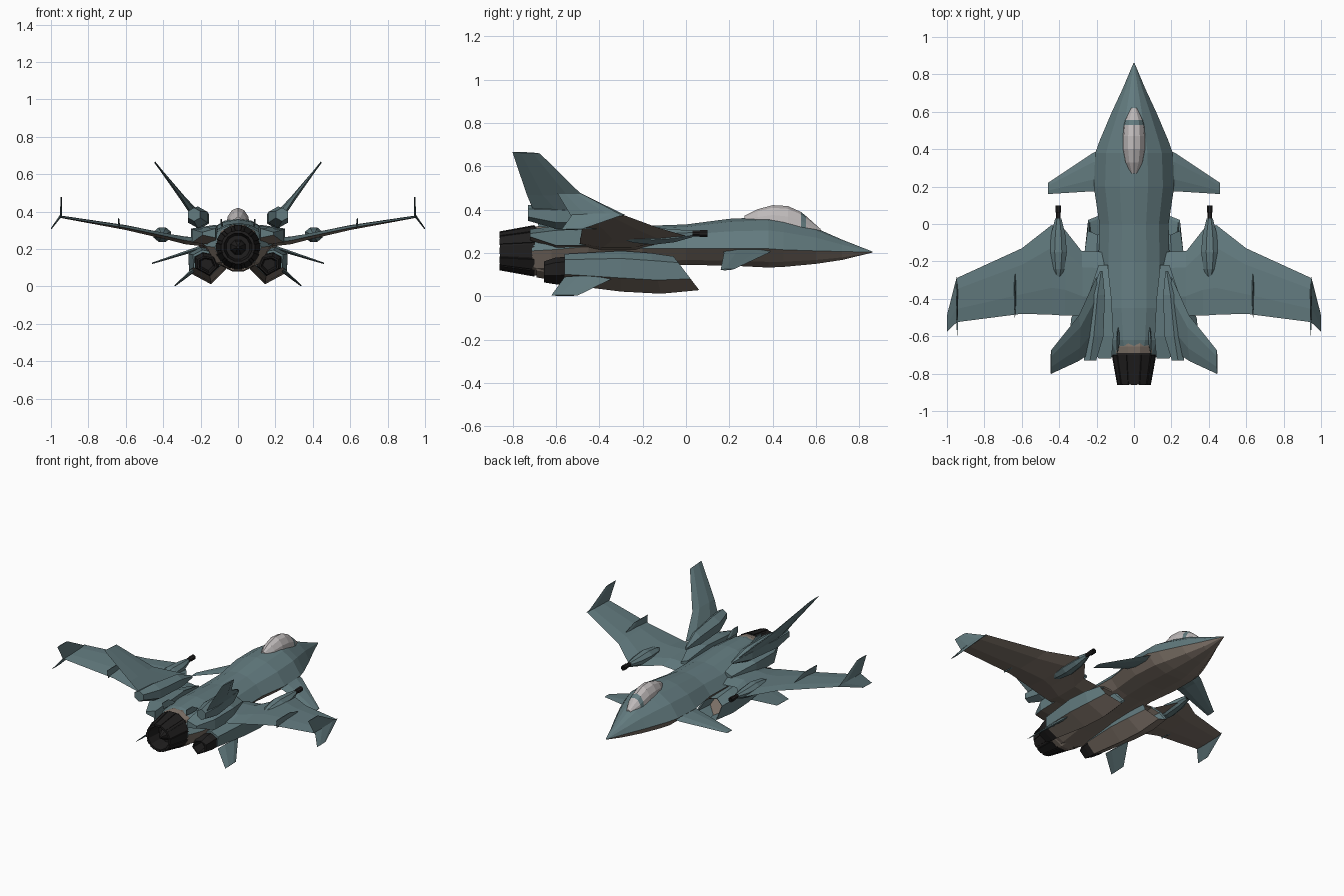
import bpy, bmesh, math
from mathutils import Vector

if "Cube" in bpy.data.objects:
    bpy.data.objects.remove(bpy.data.objects["Cube"])


def material(name, col):
    m = bpy.data.materials.new(name)
    m.diffuse_color = (*col, 1)
    m.use_nodes = True
    m.node_tree.nodes["Principled BSDF"].inputs["Base Color"].default_value = m.diffuse_color
    return m


TEAL = material("teal_paint", (0.125, 0.20, 0.215))
BROWN = material("belly_brown", (0.21, 0.17, 0.14))
DARK = material("dark_metal", (0.014, 0.013, 0.013))
GLASS = material("canopy_glass", (0.52, 0.49, 0.49))


def loft(name, rings, mats=(TEAL,), paint=None, mirror=False):
    """Skin a list of rings into a closed flat-shaded body."""
    bm = bmesh.new()
    vr = [[bm.verts.new(p) for p in r] for r in rings]
    n = len(vr[0])
    for a, b in zip(vr, vr[1:]):
        for i in range(n):
            j = (i + 1) % n
            bm.faces.new((a[i], a[j], b[j], b[i]))
    bm.faces.new(vr[0])
    bm.faces.new(vr[-1])
    bmesh.ops.recalc_face_normals(bm, faces=bm.faces)
    bm.normal_update()
    if paint:
        for f in bm.faces:
            f.material_index = int(paint(f.normal, f.calc_center_median()))
    me = bpy.data.meshes.new(name)
    bm.to_mesh(me)
    bm.free()
    for m in mats:
        me.materials.append(m)
    ob = bpy.data.objects.new(name, me)
    bpy.context.collection.objects.link(ob)
    if mirror:
        ob.modifiers.new("mirror", 'MIRROR').use_mirror_merge = False
    return ob


def blade(name, stations, mats=(TEAL,), paint=None):
    """Mirrored wing or fin from (leading point, trailing point, thickness)."""
    st = [(Vector(a), Vector(b), t) for a, b, t in stations]
    nrm = (st[-1][0] - st[0][0] + st[-1][1] - st[0][1]).cross(st[0][1] - st[0][0]).normalized()
    rings = []
    for a, b, t in st:
        c, o = b - a, nrm * t / 2
        rings.append([a, a + c * .25 + o, a + c * .7 + o, b, a + c * .7 - o, a + c * .25 - o])
    return loft(name, rings, mats, paint, True)


def disc(x, y, z, rx, rz, n, turn=0.5):
    return [(x + rx * math.cos((i + turn) * math.tau / n), y,
             z + rz * math.sin((i + turn) * math.tau / n)) for i in range(n)]


# Fuselage: half width, top, bottom and chine height at each station
def hull(y, w, zt, zb, zc):
    h, d = zt - zc, zc - zb
    half = [(.35 * w, zt - .1 * h), (.72 * w, zt - .42 * h), (w, zc),
            (.72 * w, zb + .3 * d), (.3 * w, zb)]
    return [(0, y, zt)] + [(x, y, z) for x, z in half] + [(-x, y, z) for x, z in half[::-1]]


loft("fuselage", [hull(*s) for s in (
    (.86, .003, .207, .202, .204), (.72, .062, .262, .168, .207), (.6, .118, .315, .15, .21),
    (.45, .182, .355, .136, .215), (.38, .207, .366, .133, .22), (.2, .215, .358, .142, .22),
    (0, .185, .332, .145, .22), (-.2, .19, .325, .135, .22), (-.45, .19, .34, .11, .23),
    (-.62, .17, .335, .09, .215), (-.71, .125, .315, .1, .21))],
    (TEAL, BROWN), lambda n, c: n.z < -.08)


# Canopy with a painted windscreen frame
def bubble(y, w, zb, zt):
    return [(w * math.cos(a), y, zb + (zt - zb) * math.sin(a))
            for a in (math.pi * i / 6 for i in range(7))]


loft("canopy", [bubble(*s) for s in (
    (.62, .018, .29, .312), (.555, .05, .3, .37), (.53, .056, .31, .39), (.47, .062, .32, .417),
    (.4, .063, .33, .421), (.33, .05, .33, .402), (.27, .02, .33, .372))],
    (GLASS, TEAL), lambda n, c: .53 < c.y < .555)

# Main wings, brown underneath
blade("main_wing", [
    ((.14, -.15, .235), (.14, -.5, .235), .05), ((.28, -.145, .247), (.28, -.49, .245), .04),
    ((.37, -.03, .265), (.37, -.49, .265), .032), ((.44, -.005, .28), (.44, -.485, .28), .03),
    ((.6, -.13, .317), (.6, -.48, .313), .024), ((.95, -.29, .376), (.95, -.525, .37), .01)],
    (TEAL, BROWN), lambda n, c: n.z < 0)

# Winglets: upright and drooped halves
blade("upper_winglet", [((.947, -.29, .372), (.947, -.53, .37), .012),
                        ((.945, -.49, .478), (.945, -.595, .478), .006)])
blade("lower_winglet", [((.947, -.28, .38), (.947, -.525, .378), .012),
                        ((.998, -.48, .31), (.999, -.575, .308), .006)])
blade("wing_fence", [((.635, -.2, .315), (.635, -.49, .31), .012),
                     ((.638, -.35, .365), (.638, -.5, .363), .005)])

# Canards
blade("canard", [((.17, .4, .215), (.17, .17, .215), .03), ((.22, .38, .2), (.22, .175, .2), .022),
                 ((.46, .22, .125), (.46, .16, .122), .006)])

# Canted tail fins on their fairings
blade("tail_fin", [((.2, -.28, .375), (.245, -.7, .385), .035),
                   ((.295, -.49, .478), (.3, -.735, .47), .025),
                   ((.443, -.675, .66), (.445, -.802, .667), .007)])
loft("tail_pod", [disc(x, y, z, rx, rz, 6) for y, x, z, rx, rz in (
    (-.25, .175, .35, .008, .01), (-.38, .195, .362, .045, .05), (-.6, .215, .37, .06, .058),
    (-.73, .235, .385, .038, .036))], mirror=True)
blade("spine_fin", [((.085, -.55, .32), (.085, -.68, .32), .014),
                    ((.09, -.62, .36), (.09, -.69, .36), .006)])

# Fairings between wing root and exhaust
loft("aft_fairing", [[(x0, y, z0), (x1, y, z0 + .015), (x1, y, z1 - .02), (x0, y, z1)]
                     for y, x0, x1, z0, z1 in ((-.22, .14, .19, .23, .29), (-.4, .12, .25, .22, .33),
                                               (-.6, .11, .245, .22, .325),
                                               (-.72, .12, .19, .26, .31))],
     (TEAL, BROWN), lambda n, c: n.z < -.3, mirror=True)

# Lower intake nacelles with raked mouths
SHAPE = [(.1, .18), (.2, .2), (.265, .165), (.262, .075), (.145, .012), (.065, .09)]


def duct(y, rake, s, dz):
    pts = [(.165 + (x - .165) * s, .11 + (z - .11) * s + dz) for x, z in SHAPE]
    return [(x, y - rake * (z - .03), z) for x, z in pts]


loft("intake_nacelle", [duct(*s) for s in (
    (-.06, .76, .6, 0), (.05, .76, .74, 0), (.06, .76, .83, 0), (-.12, .25, 1, 0),
    (-.3, 0, 1, .01), (-.56, 0, .75, .018))],
    (TEAL, BROWN), lambda n, c: n.z < -.5 or (n.y > .5 and c.y < -.05), mirror=True)
loft("side_nozzle", [duct(*s) for s in (
    (-.54, 0, .68, .012), (-.6, 0, .66, .01), (-.655, 0, .52, .005), (-.655, 0, .43, .005),
    (-.58, 0, .33, .008))], (DARK,), mirror=True)
blade("ventral_fin", [((.24, -.34, .082), (.24, -.56, .09), .02),
                      ((.335, -.5, .004), (.34, -.622, .004), .006)])

# Main exhaust: collar, hollow petal nozzle, centre plug
loft("exhaust_collar", [disc(0, y, .205, r, r, 12) for y, r in ((-.58, .11), (-.655, .128), (-.69, .122))],
     (BROWN,))
loft("main_nozzle", [disc(0, y, .21, r, r, 12) for y, r in (
    (-.66, .112), (-.7, .118), (-.858, .089), (-.858, .077), (-.76, .065))], (DARK,))
loft("nozzle_plug", [disc(0, y, .21, r, r, 8) for y, r in ((-.75, .045), (-.8, .035), (-.84, .008))],
     (DARK,))
# Raised petals around the nozzle
for k in range(12):
    a = k * math.tau / 12
    out, side = Vector((math.cos(a), 0, math.sin(a))), Vector((-math.sin(a), 0, math.cos(a)))
    loft("nozzle_petal", [[Vector((0, y, .21)) + out * (r + o) + side * w * sg
                           for o, sg in ((-.008, -1), (-.008, 1), (.004, 1), (.004, -1))]
                          for y, r, w in ((-.7, .115, .022), (-.86, .086, .015))], (DARK,))

# Wing gun pods and barrels
loft("gun_pod", [disc(.405, y, z, rx, rz, 8) for y, z, rx, rz in (
    (.03, .288, .018, .016), (-.05, .28, .04, .032), (-.15, .277, .05, .042),
    (-.24, .275, .036, .03), (-.31, .272, .006, .006))], mirror=True)
loft("gun_barrel", [disc(.405, y, .29, r, r, 8) for y, r in (
    (0, .014), (.06, .014), (.065, .017), (.1, .017), (.1, .01), (.07, .01))], (DARK,), mirror=True)
